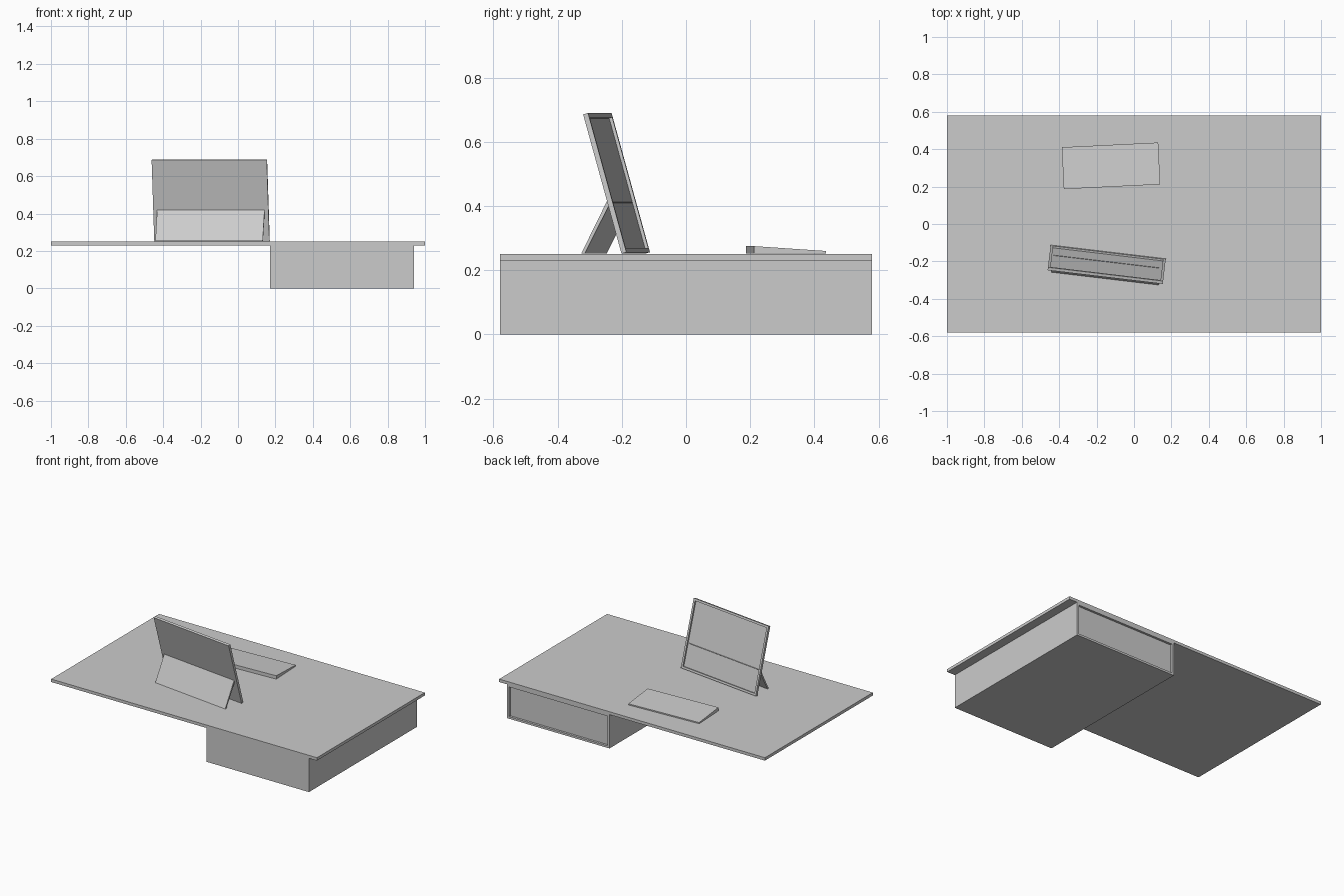
import bpy, bmesh
from math import radians
from mathutils import Matrix, Vector

if "Cube" in bpy.data.objects:
    bpy.data.objects.remove(bpy.data.objects["Cube"])


def make_object(name, bm):
    bmesh.ops.recalc_face_normals(bm, faces=bm.faces)
    mesh = bpy.data.meshes.new(name)
    bm.to_mesh(mesh)
    bm.free()
    obj = bpy.data.objects.new(name, mesh)
    bpy.context.collection.objects.link(obj)
    return obj


def box(name, lo, hi, border=0, depth=0):
    """Box between two corners; optionally recess a panel in its +y face."""
    lo, hi = Vector(lo), Vector(hi)
    bm = bmesh.new()
    bmesh.ops.create_cube(bm, size=1)
    bmesh.ops.scale(bm, vec=hi - lo, verts=bm.verts)
    bmesh.ops.translate(bm, vec=(lo + hi) / 2, verts=bm.verts)
    if border:
        bm.normal_update()
        face = max(bm.faces, key=lambda f: f.normal.y)
        bmesh.ops.inset_region(bm, faces=[face], thickness=border)
        ring = bmesh.ops.extrude_discrete_faces(bm, faces=[face])["faces"][0]
        bmesh.ops.translate(bm, vec=(0, -depth, 0), verts=ring.verts)
    return make_object(name, bm)


def extrude_x(name, profile, half_width):
    """Extrude a (y, z) profile symmetrically along x."""
    bm = bmesh.new()
    face = bm.faces.new([bm.verts.new((-half_width, y, z)) for y, z in profile])
    out = bmesh.ops.extrude_face_region(bm, geom=[face])["geom"]
    verts = [v for v in out if isinstance(v, bmesh.types.BMVert)]
    bmesh.ops.translate(bm, vec=(2 * half_width, 0, 0), verts=verts)
    return make_object(name, bm)


# Desk slab and drawer unit with recessed drawer front
box("desk_top", (-1, -0.58, 0.23), (1, 0.58, 0.25))
box("drawer_unit", (0.17, -0.58, 0), (0.94, 0.58, 0.23), 0.02, 0.015)

# Screen leaning back, with recessed display, and its rear prop
turn = Matrix.Translation((-0.138, -0.149, 0)) @ Matrix.Rotation(radians(-6.8), 4, 'Z')
screen = box("screen", (-0.31, -0.016, 0), (0.31, 0, 0.45), 0.02, 0.01)
screen.matrix_world = turn @ Matrix.Translation((0, 0, 0.256)) @ Matrix.Rotation(radians(15.5), 4, 'X')
prop = extrude_x("screen_prop", [(-0.144, 0.252), (-0.133, 0.252), (-0.052, 0.412), (-0.062, 0.418)], 0.289)
prop.matrix_world = turn

# Wedge-shaped keyboard
keyboard = extrude_x("keyboard", [(-0.112, 0.252), (0.112, 0.252), (0.112, 0.26), (-0.112, 0.275)], 0.258)
keyboard.matrix_world = Matrix.Translation((-0.123, 0.311, 0)) @ Matrix.Rotation(radians(2.8), 4, 'Z')
